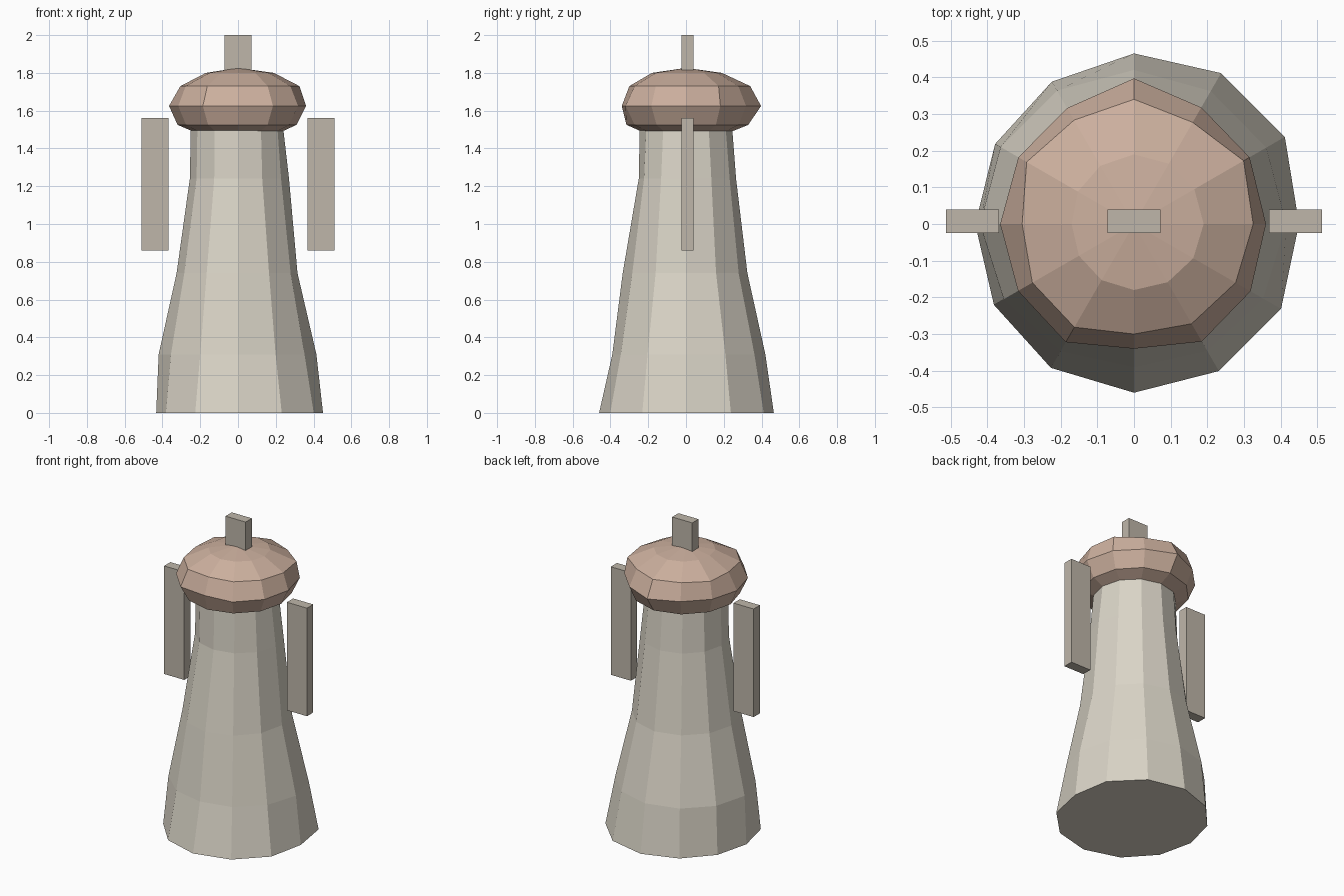
import bpy, math

if "Cube" in bpy.data.objects:
    bpy.data.objects.remove(bpy.data.objects["Cube"])

SIDES = 12


def material(name, rgb):
    m = bpy.data.materials.new(name)
    m.diffuse_color = (*rgb, 1)
    m.use_nodes = True
    m.node_tree.nodes["Principled BSDF"].inputs["Base Color"].default_value = m.diffuse_color
    return m


def make_object(name, verts, faces, mat):
    me = bpy.data.meshes.new(name)
    me.from_pydata(verts, [], faces)
    me.materials.append(mat)
    ob = bpy.data.objects.new(name, me)
    bpy.context.collection.objects.link(ob)
    return ob


def lathe(name, rings, mat):
    """Rings are (z, radii); radii are spread evenly round the circle and blended."""
    verts, faces = [], []
    for z, radii in rings:
        n = len(radii)
        for i in range(SIDES):
            t = i * n / SIDES
            k, f = int(t), t - int(t)
            r = radii[k % n] * (1 - f) + radii[(k + 1) % n] * f
            a = math.tau * i / SIDES
            verts.append((r * math.cos(a), r * math.sin(a), z))
    for j in range(len(rings) - 1):
        for i in range(SIDES):
            a, b = j * SIDES + i, j * SIDES + (i + 1) % SIDES
            faces.append((a, b, b + SIDES, a + SIDES))
    faces.append(tuple(reversed(range(SIDES))))
    faces.append(tuple(range(len(verts) - SIDES, len(verts))))
    return make_object(name, verts, faces, mat)


stone = material("stone", (0.70, 0.66, 0.57))
clay = material("clay", (0.60, 0.43, 0.34))
wood = material("wood", (0.52, 0.47, 0.40))

# Tapering, slightly uneven tower (radii run east, north, west, south)
lathe("tower", [
    (0.00, [.45, .475, .475, .465, .448, .437, .433, .441, .453, .46, .463, .463]),
    (0.31, [.415, .42, .42, .39]),
    (0.74, [.315, .325, .325, .335]),
    (1.24, [.27, .265, .255, .25]),
    (1.50, [.24, .245, .25, .245]),
], stone)

# Flattened, irregular domed cap
lathe("cap", [
    (1.465, [.18]),
    (1.525, [.31, .33, .32, .315]),
    (1.625, [.36, .364, .367, .397, .365, .364, .365, .365, .372, .34, .37, .367]),
    (1.73, [.325, .345, .32, .34, .327, .338, .305, .32, .325, .30, .314, .32]),
    (1.80, [.19, .19, .17, .18]),
    (1.825, [.01]),
], clay)

# Four upright blades spaced round the hub
HUB_Z, REACH = 1.21, 0.44
for name, dx, dz in (("right_blade", 1, 0), ("left_blade", -1, 0),
                     ("top_blade", 0, 1), ("bottom_blade", 0, -1)):
    bpy.ops.mesh.primitive_cube_add(
        size=1, location=(dx * REACH, 0.007, HUB_Z + dz * REACH))
    blade = bpy.context.object
    blade.name = name
    blade.scale = (0.144, 0.064, 0.70)
    blade.data.materials.append(wood)
